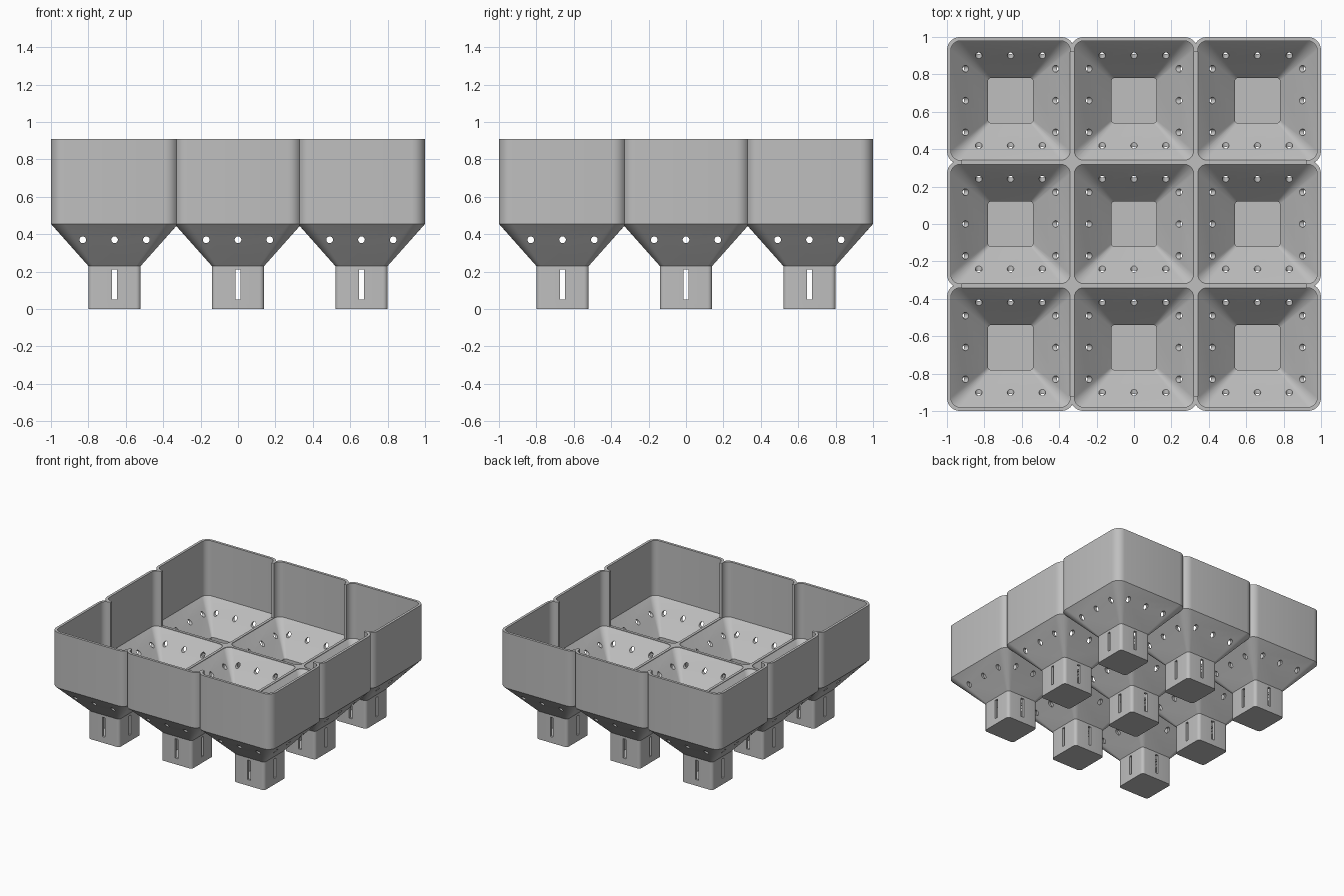
import bpy, bmesh, math
from mathutils import Matrix

if "Cube" in bpy.data.objects:
    bpy.data.objects.remove(bpy.data.objects["Cube"], do_unlink=True)

PITCH = 0.66
CENTRES = [-PITCH, 0, PITCH]
TOP, HOLE_Z = 0.91, 0.37


def rounded_square(half, radius, steps=6):
    """Outline of a square with rounded corners, counter-clockwise."""
    points = []
    for corner in range(4):
        a0 = corner * math.pi / 2
        cx = math.copysign(half - radius, math.cos(a0 + math.pi / 4))
        cy = math.copysign(half - radius, math.sin(a0 + math.pi / 4))
        for i in range(steps + 1):
            a = a0 + i / steps * math.pi / 2
            points.append((cx + radius * math.cos(a), cy + radius * math.sin(a)))
    return points


def loft(bm, cx, cy, levels):
    """Closed solid through rounded squares given as (half, radius, z)."""
    rings = []
    for half, radius, z in levels:
        rings.append([bm.verts.new((cx + x, cy + y, z))
                      for x, y in rounded_square(half, radius)])
    for low, high in zip(rings, rings[1:]):
        n = len(low)
        for i in range(n):
            j = (i + 1) % n
            bm.faces.new((low[i], low[j], high[j], high[i]))
    bm.faces.new(rings[0][::-1])
    bm.faces.new(rings[-1])


def box(bm, centre, size):
    bmesh.ops.create_cube(bm, size=1, matrix=Matrix.Translation(centre)
                          @ Matrix.Diagonal((*size, 1)))


def make_object(name, bm):
    bmesh.ops.recalc_face_normals(bm, faces=bm.faces)
    mesh = bpy.data.meshes.new(name)
    bm.to_mesh(mesh)
    bm.free()
    obj = bpy.data.objects.new(name, mesh)
    bpy.context.collection.objects.link(obj)
    return obj


# Outer shells: foot, funnel and upright wall of each cell
shell = bmesh.new()
for cx in CENTRES:
    for cy in CENTRES:
        loft(shell, cx, cy, [(0.14, 0.025, 0), (0.14, 0.025, 0.23),
                             (0.34, 0.07, 0.455), (0.34, 0.07, TOP)])
# Small webs where four cells meet
for sx in (-1, 1):
    for sy in (-1, 1):
        box(shell, (sx * PITCH / 2, sy * PITCH / 2, 0.47), (0.06, 0.06, 0.06))
tray = make_object("cell_tray", shell)

# Hollows of the cells
cut = bmesh.new()
for cx in CENTRES:
    for cy in CENTRES:
        loft(cut, cx, cy, [(0.12, 0.015, 0.02), (0.12, 0.015, 0.235),
                           (0.319, 0.05, 0.458), (0.319, 0.05, 1.0)])
# Lowered partitions between cells
box(cut, (0, 0, 0.762), (1.84, 1.84, 0.6))
# Drain holes and foot slots running along both axes
for c in CENTRES:
    for off in (-0.17, 0, 0.17):
        for turn in (Matrix.Rotation(math.pi / 2, 4, 'X'),
                     Matrix.Rotation(math.pi / 2, 4, 'Y')):
            along_y = abs(turn[0][0]) > 0.5
            place = (c + off, 0, HOLE_Z) if along_y else (0, c + off, HOLE_Z)
            bmesh.ops.create_cone(cut, cap_ends=True, segments=16,
                                  radius1=0.018, radius2=0.018, depth=2.2,
                                  matrix=Matrix.Translation(place) @ turn)
    box(cut, (c, 0, 0.13), (0.026, 2.2, 0.16))
    box(cut, (0, c, 0.13), (2.2, 0.026, 0.16))
cutter = make_object("hollow_cutter", cut)
cutter.hide_render = True

# Carve the tray
carve = tray.modifiers.new("carve", 'BOOLEAN')
carve.operation = 'DIFFERENCE'
carve.solver = 'EXACT'
carve.use_self = True
carve.object = cutter
bpy.ops.object.select_all(action='DESELECT')
tray.select_set(True)
bpy.context.view_layer.objects.active = tray
bpy.ops.object.modifier_apply(modifier=carve.name)
bpy.data.objects.remove(cutter, do_unlink=True)

# Plain grey finish
grey = bpy.data.materials.new("plain grey")
grey.use_nodes = True
colour = (0.52, 0.52, 0.52, 1)
grey.diffuse_color = colour
grey.node_tree.nodes["Principled BSDF"].inputs["Base Color"].default_value = colour
tray.data.materials.clear()
tray.data.materials.append(grey)
bpy.ops.object.shade_smooth_by_angle(angle=math.radians(30))
